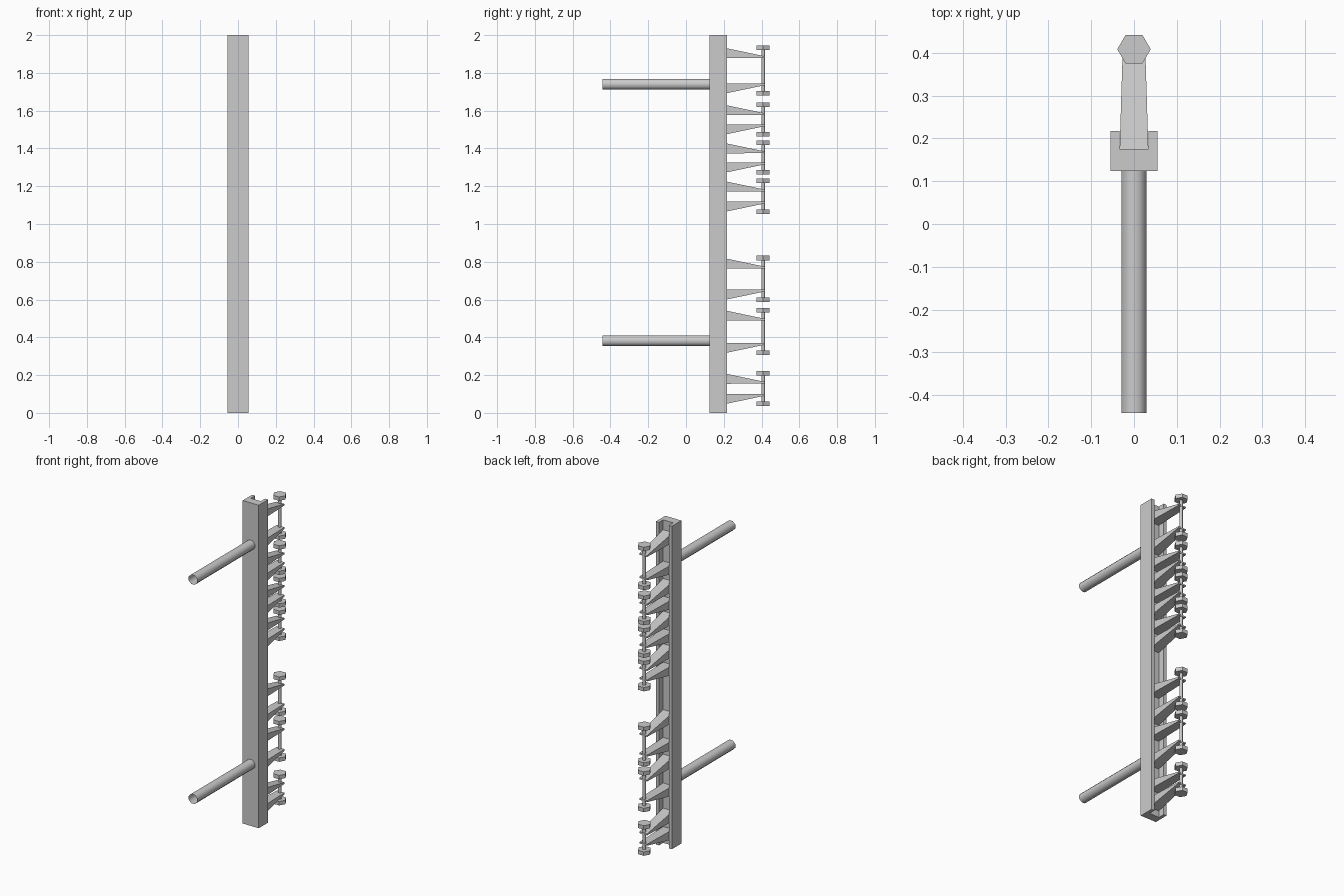
import bpy, bmesh, math
from mathutils import Matrix, Vector

cube = bpy.data.objects.get("Cube")
if cube:
    bpy.data.objects.remove(cube, do_unlink=True)

grey = bpy.data.materials.new("plain_grey")
grey.use_nodes = True
colour = (0.6, 0.6, 0.6, 1)
grey.diffuse_color = colour
grey.node_tree.nodes["Principled BSDF"].inputs["Base Color"].default_value = colour


def make_object(name, bm, smooth=False):
    bmesh.ops.recalc_face_normals(bm, faces=bm.faces)
    mesh = bpy.data.meshes.new(name)
    bm.to_mesh(mesh)
    bm.free()
    mesh.materials.append(grey)
    for face in mesh.polygons:
        face.use_smooth = smooth
    obj = bpy.data.objects.new(name, mesh)
    bpy.context.collection.objects.link(obj)
    return obj


def prism(name, sides, radius, z0, z1, y, turn=0, smooth=False):
    """Upright capped prism between two heights."""
    bm = bmesh.new()
    place = Matrix.Translation((0, y, (z0 + z1) / 2)) @ Matrix.Rotation(turn, 4, 'Z')
    bmesh.ops.create_cone(bm, cap_ends=True, segments=sides, radius1=radius,
                          radius2=radius, depth=z1 - z0, matrix=place)
    obj = make_object(name, bm, smooth)
    if smooth:
        for face in obj.data.polygons:
            face.use_smooth = abs(face.normal.z) < 0.5
    return obj


# Channel beam: U profile, open to the back
FRONT, FLOOR, BACK = 0.124, 0.175, 0.217
WIDE, SLOT = 0.055, 0.034
bm = bmesh.new()
half = [(WIDE, FRONT), (WIDE, BACK), (SLOT, BACK), (SLOT, FLOOR)]
outline = half + [(-x, y) for x, y in reversed(half)]
face = bm.faces.new([bm.verts.new((x, y, 0)) for x, y in outline])
extruded = bmesh.ops.extrude_face_region(bm, geom=[face])["geom"]
bmesh.ops.translate(bm, vec=(0, 0, 2),
                    verts=[v for v in extruded if isinstance(v, bmesh.types.BMVert)])
make_object("channel_beam", bm)

# Open-ended support tubes reaching forward from the beam
END = -0.441
for name, z in (("lower_support_tube", 0.382), ("upper_support_tube", 1.74)):
    bm = bmesh.new()
    place = (Matrix.Translation((0, (END + FRONT) / 2, z)) @ Matrix.Rotation(math.pi / 2, 4, 'X')
             @ Matrix.Rotation(math.pi / 8, 4, 'Z'))
    bmesh.ops.create_cone(bm, cap_ends=False, segments=8, radius1=0.031,
                          radius2=0.031, depth=FRONT - END, matrix=place)
    make_object(name, bm, smooth=True)


def bracket(name, z, side):
    """Tapered arm; z is its outer edge at the beam, side is 1 for upper, -1 for lower."""
    bm = bmesh.new()
    rings = []
    for y, w, outer, inner in ((FLOOR, SLOT - 0.0005, 0.008, -0.053),
                               (0.418, 0.026, -0.043, -0.052)):
        rings.append([bm.verts.new((x * w, y, z + side * h))
                      for x, h in ((-1, outer), (1, outer), (1, inner), (-1, inner))])
    a, b = rings
    bm.faces.new(a)
    bm.faces.new(b)
    for i in range(4):
        j = (i + 1) % 4
        bm.faces.new((a[i], a[j], b[j], b[i]))
    make_object(name, bm)


# Bracket pairs, each holding a rod with a hexagonal nut at both ends
ROD_Y, NUT = 0.408, 0.024
pairs = [(0.048, 0.207), (0.318, 0.541), (0.6, 0.817), (1.066, 1.225),
         (1.273, 1.427), (1.475, 1.629), (1.692, 1.931)]
for n, (low, high) in enumerate(pairs, 1):
    bracket(f"lower_bracket_{n}", low, -1)
    bracket(f"upper_bracket_{n}", high, 1)
    bottom, top = low - 0.012, high + 0.015
    prism(f"lower_nut_{n}", 6, 0.039, bottom, bottom + NUT, ROD_Y, math.pi / 6)
    prism(f"upper_nut_{n}", 6, 0.039, top - NUT, top, ROD_Y, math.pi / 6)
    prism(f"rod_{n}", 8, 0.01, bottom + NUT, top - NUT, ROD_Y, math.pi / 8, smooth=True)
